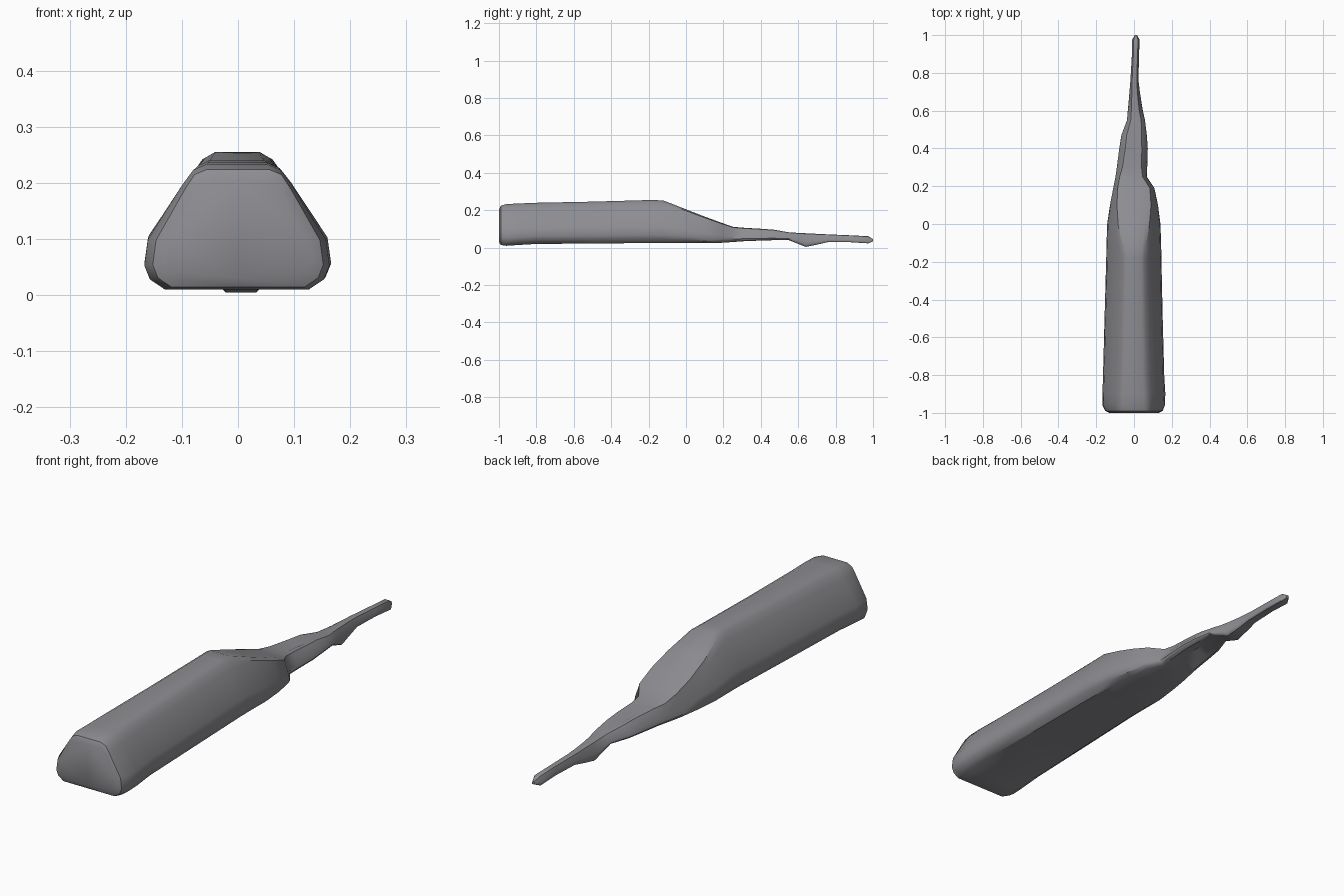
import bpy, bmesh

grey = bpy.data.materials.new("slate grey")
grey.diffuse_color = (0.27, 0.27, 0.29, 1)


def ring(y, left, right, low, high, top, groove=0.0, ridge=0.0):
    """Faceted trapezoid section; top = flat top width / full width."""
    cx, w, h = (left + right) / 2, (right - left) / 2, high - low
    half = [(0.78, 0.0), (0.94, 0.08), (1.0, 0.19), (0.96, 0.40),
            (top + (0.96 - top) * 0.28, 0.84), (top + 0.03, 0.955), (top * 0.75, 1.0)]
    pts = [(0, groove / h)] + half + [(0, 1 - ridge / h)] + [(-x, z) for x, z in reversed(half)]
    return [(cx + x * w, y, low + z * h) for x, z in pts]


def loft(name, sections):
    bm = bmesh.new()
    loops = [[bm.verts.new(p) for p in ring(*s)] for s in sections]
    for a, b in zip(loops, loops[1:]):
        for i in range(len(a)):
            j = (i + 1) % len(a)
            bm.faces.new((a[i], a[j], b[j], b[i]))
    bm.faces.new(loops[0])
    bm.faces.new(loops[-1])
    bmesh.ops.recalc_face_normals(bm, faces=bm.faces)
    mesh = bpy.data.meshes.new(name)
    bm.to_mesh(mesh)
    bm.free()
    mesh.materials.append(grey)
    obj = bpy.data.objects.new(name, mesh)
    bpy.context.collection.objects.link(obj)
    bpy.context.view_layer.objects.active = obj
    obj.select_set(True)
    bpy.ops.object.shade_smooth_by_angle(angle=0.6)
    obj.select_set(False)
    return obj


# One continuous skin: y, left, right, low, high, top ratio, underside groove, top dent
loft("blade_and_handle", [
    # blunt front end and thick body
    (-1.00, -0.130, 0.130, 0.030, 0.205, 0.52),
    (-0.99, -0.152, 0.152, 0.014, 0.224, 0.48),
    (-0.96, -0.167, 0.163, 0.010, 0.233, 0.44),
    (-0.90, -0.167, 0.166, 0.014, 0.236, 0.42),
    (-0.80, -0.164, 0.160, 0.020, 0.240, 0.40),
    (-0.50, -0.156, 0.152, 0.022, 0.246, 0.38),
    (-0.18, -0.147, 0.145, 0.025, 0.255, 0.36),
    (-0.12, -0.146, 0.144, 0.025, 0.252, 0.40),
    # shoulder slope
    (0.00, -0.142, 0.140, 0.025, 0.205, 0.56),
    (0.10, -0.127, 0.127, 0.025, 0.166, 0.68),
    (0.19, -0.110, 0.108, 0.026, 0.133, 0.75),
    (0.25, -0.098, 0.068, 0.030, 0.112, 0.70),
    # forked neck
    (0.30, -0.091, 0.070, 0.034, 0.107, 0.60, 0.020, 0.005),
    (0.40, -0.078, 0.073, 0.038, 0.101, 0.55, 0.025, 0.015),
    (0.47, -0.067, 0.068, 0.040, 0.096, 0.55, 0.018, 0.008),
    # thin handle with a bump underneath
    (0.55, -0.037, 0.058, 0.040, 0.082, 0.55),
    (0.60, -0.033, 0.047, 0.020, 0.079, 0.50),
    (0.64, -0.029, 0.040, 0.004, 0.077, 0.50),
    (0.70, -0.024, 0.031, 0.016, 0.074, 0.50),
    (0.76, -0.019, 0.024, 0.030, 0.071, 0.55),
    (0.88, -0.012, 0.026, 0.029, 0.066, 0.55),
    (0.975, -0.010, 0.030, 0.023, 0.061, 0.55),
    (1.00, 0.004, 0.016, 0.034, 0.046, 0.55),
])
